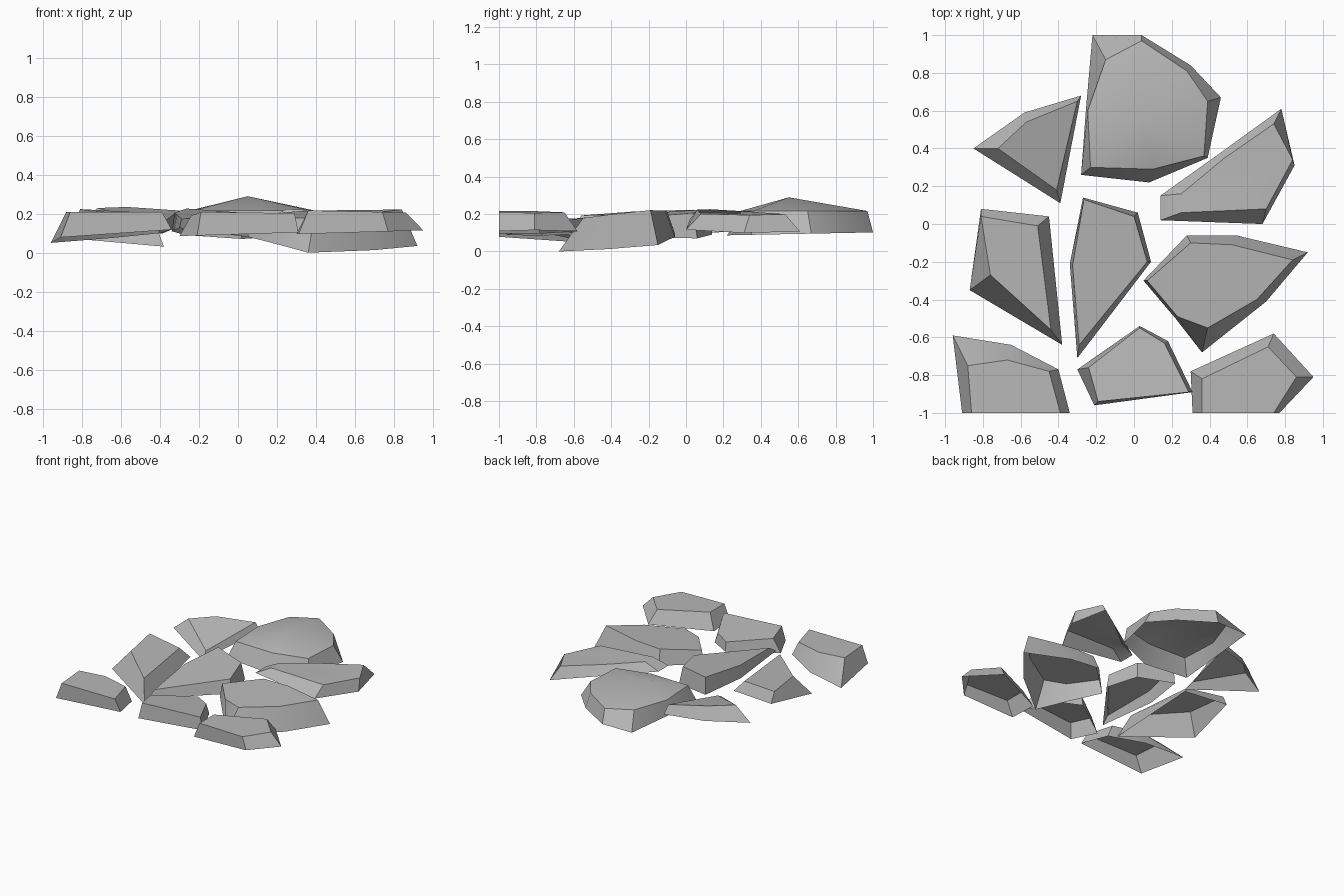
import bpy
import bmesh
import math

default_cube = bpy.data.objects.get("Cube")
if default_cube:
    bpy.data.objects.remove(default_cube, do_unlink=True)

# One plain grey for all the stones
stone_grey = bpy.data.materials.new("stone_grey")
stone_grey.use_nodes = True
grey = (0.48, 0.48, 0.48, 1.0)
stone_grey.diffuse_color = grey
stone_grey.node_tree.nodes["Principled BSDF"].inputs["Base Color"].default_value = grey


def tilted_ring(bm, outline, tilt):
    """Place an outline on a plane: tilt = height at its middle, slope in x, slope in y."""
    height, slope_x, slope_y = tilt
    middle_x = sum(x for x, y in outline) / len(outline)
    middle_y = sum(y for x, y in outline) / len(outline)
    return [
        bm.verts.new((x, y, height + slope_x * (x - middle_x) + slope_y * (y - middle_y)))
        for x, y in outline
    ]


def make_stone(name, base, base_tilt, top, top_tilt, crown=None):
    """Open-bottomed slab: a wide base ring, sloping sides and a flat or crowned top."""
    bm = bmesh.new()
    lower = tilted_ring(bm, base, base_tilt)
    upper = tilted_ring(bm, top, top_tilt)
    count = len(lower)
    for i in range(count):
        j = (i + 1) % count
        bm.faces.new((lower[i], lower[j], upper[j], upper[i]))
    cap = bm.faces.new(upper)
    bm.normal_update()
    if cap.normal.z < 0:
        bmesh.ops.reverse_faces(bm, faces=bm.faces[:])
    if crown:
        poked = bmesh.ops.poke(bm, faces=[cap])
        poked["verts"][0].co = crown
    mesh = bpy.data.meshes.new(name)
    bm.to_mesh(mesh)
    bm.free()
    mesh.materials.append(stone_grey)
    stone = bpy.data.objects.new(name, mesh)
    bpy.context.collection.objects.link(stone)
    stones.append(stone)


stones = []

# Back row: the large domed stone and its two neighbours
make_stone(
    "large_back_stone",
    [(-.22, 1), (.04, 1), (.3, .84), (.46, .67), (.39, .35), (.08, .22), (-.28, .26), (-.255, .6)],
    (.1, 0, .02),
    [(-.15, .87), (.04, .97), (.28, .81), (.39, .65), (.37, .36), (.1, .29), (-.23, .3), (-.245, .6)],
    (.222, 0, 0),
    crown=(.05, .55, .295),
)
make_stone(
    "back_right_stone",
    [(-.85, .4), (-.58, .59), (-.28, .68), (-.39, .11)],
    (.13, 0, .08),
    [(-.72, .4), (-.57, .54), (-.3, .65), (-.41, .18)],
    (.21, -.15, .2),
)
make_stone(
    "back_left_stone",
    [(.14, .15), (.42, .35), (.78, .61), (.85, .31), (.68, 0), (.14, .02)],
    (.14, -.1, 0),
    [(.25, .16), (.48, .35), (.74, .53), (.84, .34), (.7, .08), (.25, .06)],
    (.215, -.05, 0),
)

# Middle row
make_stone(
    "middle_right_stone",
    [(-.81, .08), (-.45, .04), (-.38, -.64), (-.87, -.35)],
    (.1, 0, .15),
    [(-.81, .04), (-.51, -.01), (-.44, -.56), (-.76, -.27)],
    (.215, -.05, .02),
)
make_stone(
    "centre_stone",
    [(-.27, .14), (.02, .06), (.09, -.2), (-.3, -.71), (-.34, -.21)],
    (.1, -.08, -.04),
    [(-.265, .13), (0, .04), (.07, -.2), (-.29, -.64), (-.325, -.22)],
    (.205, -.05, .07),
)
make_stone(
    "middle_left_stone",
    [(.05, -.3), (.28, -.06), (.54, -.06), (.92, -.15), (.7, -.41), (.36, -.68), (.22, -.5)],
    (.055, -.08, .15),
    [(.07, -.3), (.3, -.1), (.52, -.11), (.84, -.19), (.65, -.4), (.39, -.55), (.23, -.49)],
    (.205, .03, .08),
)

# Front row
make_stone(
    "front_right_stone",
    [(-.96, -.59), (-.65, -.64), (-.4, -.77), (-.34, -1), (-.91, -1)],
    (.09, .07, -.06),
    [(-.88, -.75), (-.67, -.72), (-.45, -.78), (-.39, -1), (-.86, -1)],
    (.215, 0, 0),
)
make_stone(
    "front_middle_stone",
    [(-.3, -.77), (.03, -.54), (.18, -.62), (.31, -.89), (-.21, -.96)],
    (.1, .03, 0),
    [(-.24, -.76), (.03, -.55), (.16, -.63), (.29, -.89), (-.19, -.94)],
    (.195, 0, -.1),
)
make_stone(
    "front_left_stone",
    [(.3, -.78), (.74, -.58), (.95, -.81), (.77, -1), (.31, -1)],
    (.11, .03, 0),
    [(.36, -.82), (.71, -.65), (.86, -.81), (.74, -1), (.36, -1)],
    (.217, -.02, 0),
)

# Rest the lowest corner on the ground
lowest = min(v.co.z for stone in stones for v in stone.data.vertices)
for stone in stones:
    for v in stone.data.vertices:
        v.co.z -= lowest

# Smooth the gentle folds and keep the rims crisp
bpy.ops.object.select_all(action="DESELECT")
for stone in stones:
    stone.select_set(True)
bpy.context.view_layer.objects.active = stones[0]
bpy.ops.object.shade_smooth_by_angle(angle=math.radians(30))
